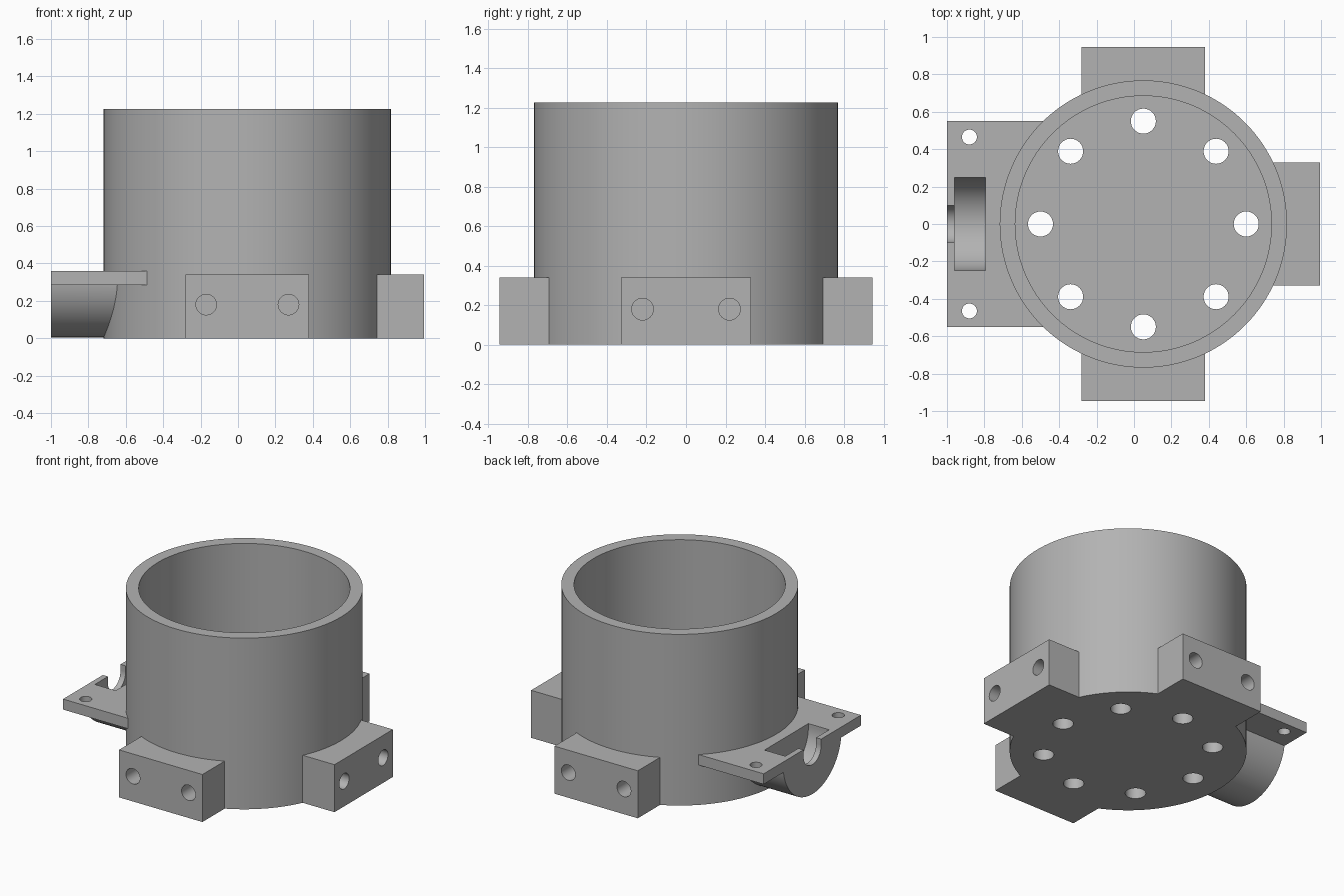
import bpy
from math import pi, cos, sin
from mathutils import Vector

cube = bpy.data.objects.get("Cube")
if cube:
    bpy.data.objects.remove(cube)

CX, OUTER, INNER, HEIGHT, FLOOR = 0.05, 0.768, 0.685, 1.225, 0.09
AXES = {"x": (0, pi / 2, 0), "y": (pi / 2, 0, 0), "z": (0, 0, 0)}

grey = bpy.data.materials.new("plain grey")
grey.use_nodes = True
grey.diffuse_color = (0.45, 0.45, 0.45, 1)
grey.node_tree.nodes["Principled BSDF"].inputs["Base Color"].default_value = grey.diffuse_color


def box(name, low, high):
    low, high = Vector(low), Vector(high)
    bpy.ops.mesh.primitive_cube_add(size=1, location=(low + high) / 2)
    ob = bpy.context.object
    ob.name = name
    ob.scale = high - low
    bpy.ops.object.transform_apply(location=True, rotation=True, scale=True)
    return ob


def rod(name, centre, radius, length, axis="z", sides=32):
    bpy.ops.mesh.primitive_cylinder_add(vertices=sides, radius=radius, depth=length,
                                        location=centre, rotation=AXES[axis])
    ob = bpy.context.object
    ob.name = name
    bpy.ops.object.transform_apply(location=True, rotation=True, scale=True)
    return ob


def combine(ob, others, operation="DIFFERENCE"):
    for other in others:
        mod = ob.modifiers.new("cut", "BOOLEAN")
        mod.operation, mod.object, mod.solver = operation, other, "EXACT"
        bpy.context.view_layer.objects.active = ob
        bpy.ops.object.modifier_apply(modifier=mod.name)
        bpy.data.objects.remove(other)


def finish(ob):
    ob.data.materials.clear()
    ob.data.materials.append(grey)
    bpy.ops.object.select_all(action="DESELECT")
    ob.select_set(True)
    bpy.context.view_layer.objects.active = ob
    bpy.ops.object.shade_smooth_by_angle(angle=pi / 6)


def core():
    # Keeps side parts out of the cup, ending inside its wall
    return rod("core_cutter", (CX, 0, HEIGHT / 2), OUTER - 0.01, 3, sides=128)


# Cup with a ring of drain holes in its floor
cup = rod("cup", (CX, 0, HEIGHT / 2), OUTER, HEIGHT, sides=128)
holes = [rod("bore", (CX, 0, FLOOR + 1), INNER, 2, sides=128)]
for i in range(8):
    a = i * pi / 4
    holes.append(rod("hole", (CX + 0.55 * cos(a), 0.55 * sin(a), 0), 0.067, 1))
combine(cup, holes)
finish(cup)

# Three mounting blocks, each with two blind screw holes
for name, side in (("front_block", -1), ("back_block", 1)):
    block = box(name, (CX - 0.33, min(side * 0.6, side * 0.945), 0),
                (CX + 0.33, max(side * 0.6, side * 0.945), 0.34))
    combine(block, [core()] + [rod("screw", (CX + s * 0.22, side * 0.945, 0.18), 0.055, 0.34, "y")
                               for s in (-1, 1)])
    finish(block)
block = box("left_block", (0.6, -0.33, 0), (0.995, 0.33, 0.34))
combine(block, [core()] + [rod("screw", (0.995, s * 0.22, 0.18), 0.055, 0.34, "x")
                           for s in (-1, 1)])
finish(block)

# Motor bracket: flat plate over a half-round cradle
AXIS_Z, TOP = 0.335, 0.36
bracket = rod("motor_bracket", (-0.75, 0, AXIS_Z), 0.33, 0.5, "x", 96)
combine(bracket, [box("trim", (-2, -1, 0.32), (0, 1, 1))])
combine(bracket, [box("plate", (-1, -0.55, 0.285), (-0.4, 0.55, TOP))], "UNION")
cuts = [core(),
        rod("pocket", (-0.8775, 0, AXIS_Z), 0.248, 0.165, "x", 64),
        box("pocket_mouth", (-0.96, -0.248, AXIS_Z), (-0.795, 0.248, 1)),
        rod("shaft_notch", (-1, 0, AXIS_Z - 0.02), 0.1, 0.1, "x"),
        box("notch_mouth", (-1.05, -0.1, AXIS_Z - 0.02), (-0.95, 0.1, 1))]
cuts += [rod("plate_hole", (-0.88, s * 0.465, TOP), 0.04, 1) for s in (-1, 1)]
combine(bracket, cuts)
finish(bracket)
